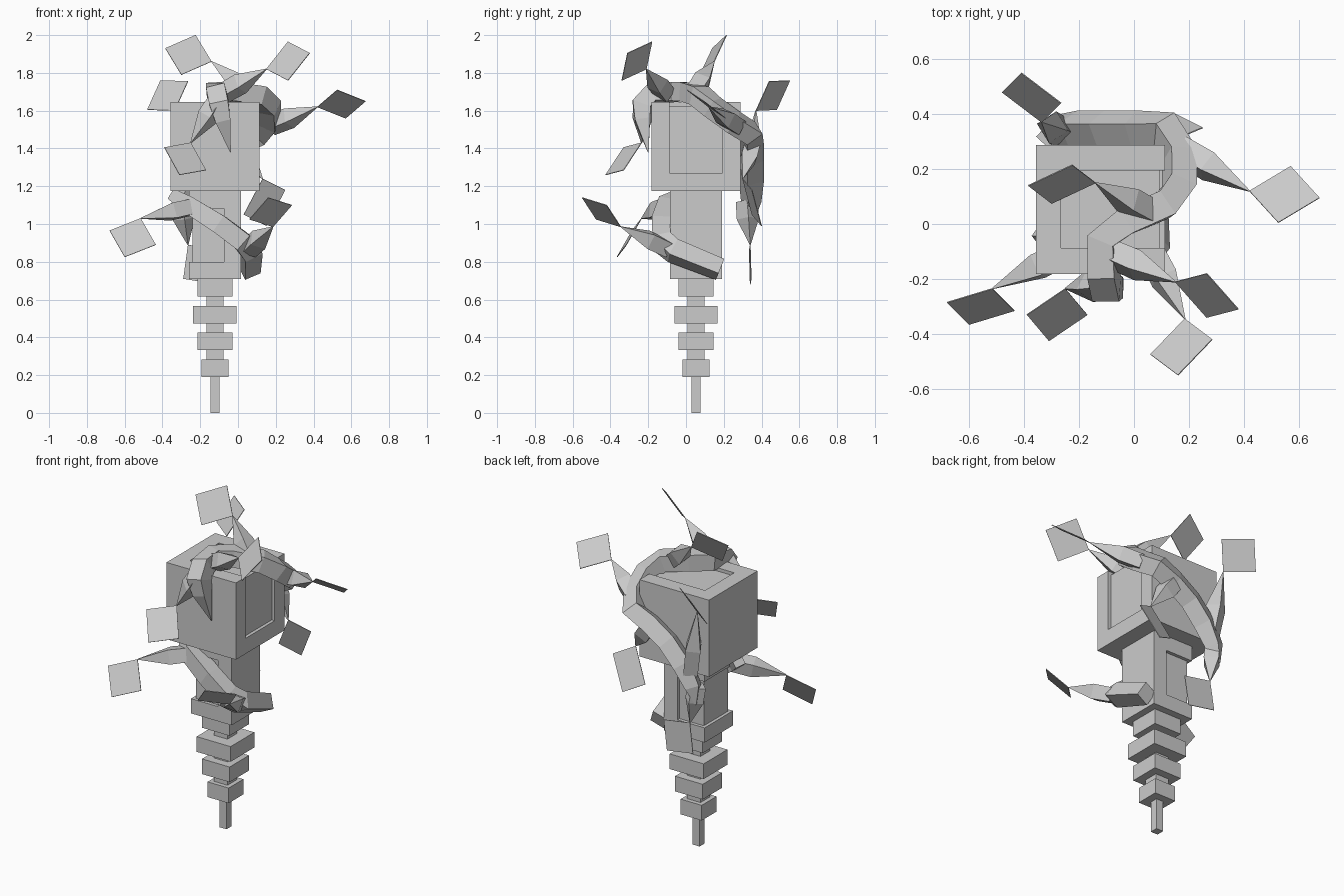
import bpy, bmesh
from mathutils import Vector, Quaternion

old = bpy.data.objects.get("Cube")
if old:
    bpy.data.objects.remove(old, do_unlink=True)

grey = bpy.data.materials.new("plain grey")
grey.use_nodes = True
grey.diffuse_color = (0.6, 0.6, 0.6, 1)
grey.node_tree.nodes["Principled BSDF"].inputs["Base Color"].default_value = (0.6, 0.6, 0.6, 1)

CX, CY = -0.122, 0.053   # axis of the post


def finish(name, bm):
    mesh = bpy.data.meshes.new(name)
    bmesh.ops.recalc_face_normals(bm, faces=bm.faces)
    bm.to_mesh(mesh)
    bm.free()
    ob = bpy.data.objects.new(name, mesh)
    mesh.materials.append(grey)
    bpy.context.collection.objects.link(ob)
    return ob


def box(name, lo, hi):
    lo, hi = Vector(lo), Vector(hi)
    bm = bmesh.new()
    bmesh.ops.create_cube(bm, size=1)
    for v in bm.verts:
        v.co = (lo + hi) / 2 + v.co * (hi - lo)
    return finish(name, bm)


def post(name, width, z0, z1):
    h = width / 2
    return box(name, (CX - h, CY - h, z0), (CX + h, CY + h, z1))


def cut(target, lo, hi):
    cutter = box(target.name + "_cutter", lo, hi)
    cutter.hide_render = True
    cutter.hide_set(True)
    mod = target.modifiers.new("recess", 'BOOLEAN')
    mod.operation, mod.object, mod.solver = 'DIFFERENCE', cutter, 'EXACT'
    bpy.context.view_layer.update()
    done = bpy.data.meshes.new_from_object(target.evaluated_get(bpy.context.evaluated_depsgraph_get()))
    target.modifiers.clear()
    target.data = done
    bpy.data.objects.remove(cutter, do_unlink=True)


def sweep(name, points, radii, up):
    """Square section carried along a path; a zero radius closes to a point."""
    pts = [Vector(p) for p in points]
    bm = bmesh.new()
    rings = []
    last = None
    for i, p in enumerate(pts):
        a, b = pts[max(i - 1, 0)], pts[min(i + 1, len(pts) - 1)]
        t = (b - a).normalized()
        n = Vector(up) if last is None else last
        n = (n - t * n.dot(t)).normalized()
        s = t.cross(n)
        last = n
        r = max(radii[i], 0.002)
        rings.append([bm.verts.new(p + (n * u + s * w) * r)
                      for u, w in ((1, 1), (1, -1), (-1, -1), (-1, 1))])
    for a, b in zip(rings, rings[1:]):
        for k in range(4):
            m = (k + 1) % 4
            bm.faces.new((a[k], a[m], b[m], b[k]))
    bm.faces.new(rings[0])
    bm.faces.new(rings[-1])
    return finish(name, bm)


def leaf(name, base, tip, side, far):
    """Tapered stem ending in the corner of a flat square leaf."""
    base, tip, side, far = map(Vector, (base, tip, side, far))
    sweep(name + "_stem", (base, base.lerp(tip, 0.4), tip), (0.04, 0.042, 0), (0.2, 0.3, 1))
    bm = bmesh.new()
    other = tip + far - side
    normal = (side - tip).cross(far - side).normalized() * 0.002
    rings = [[bm.verts.new(p + normal * k) for p in (tip, side, far, other)] for k in (-1, 1)]
    for r in rings:
        bm.faces.new(r)
    for k in range(4):
        m = (k + 1) % 4
        bm.faces.new((rings[0][k], rings[0][m], rings[1][m], rings[1][k]))
    finish(name, bm)


# Stepped handle
post("handle_tip", 0.048, 0, 0.2)
post("handle_core", 0.09, 0.2, 0.68)
for i, (w, z) in enumerate(((0.143, 0.19), (0.187, 0.333), (0.23, 0.472), (0.187, 0.617))):
    post("handle_block_%d" % (i + 1), w, z, z + 0.093)

# Upper shaft with a recess wrapped around its right side
shaft = post("shaft", 0.275, 0.71, 1.18)
D = 0.02
for lo, hi in (((-0.3, 0.19 - D, 0.8), (-0.075, 0.25, 1.083)),
               ((-0.3, -0.2, 0.8), (-0.075, -0.085 + D, 1.083)),
               ((-0.3, -0.2, 0.8), (-0.26 + D, 0.25, 1.083))):
    cut(shaft, lo, hi)

# Head block with a recess running over the top and down the left side
head = post("head", 0.47, 1.175, 1.645)
cut(head, (-0.265, -0.088, 1.645 - D), (0.2, 0.194, 1.7))
cut(head, (0.113 - D, -0.088, 1.27), (0.2, 0.194, 1.7))

# Vines
sweep("upper_vine",
      ((-0.04, -0.2, 1.38), (-0.08, -0.23, 1.55), (-0.1, -0.235, 1.63), (-0.11, -0.18, 1.69),
       (-0.12, -0.06, 1.7), (-0.03, 0.01, 1.7), (0.11, 0.07, 1.68), (0.165, 0.14, 1.62),
       (0.165, 0.25, 1.54), (0.11, 0.345, 1.48), (0, 0.345, 1.43), (-0.12, 0.345, 1.35),
       (-0.22, 0.345, 1.24), (-0.29, 0.345, 1.12), (-0.32, 0.36, 1.02)),
      [0, 0.04] + [0.05] * 11 + [0.04, 0], (0, -1, 0))
sweep("lower_vine",
      ((-0.34, -0.02, 1.15), (-0.26, -0.1, 1.1), (-0.1, -0.13, 1), (0.02, -0.13, 0.91),
       (0.065, -0.07, 0.86), (0.06, 0.18, 0.76)),
      (0.03, 0.045, 0.05, 0.05, 0.05, 0.045), (0, -1, 0))

# Leaves: stem base, stem tip, side corner, far corner
leaf("top_back_leaf", (0.06, 0.04, 1.69), (-0.14, 0.15, 1.86), (-0.225, 0.215, 2), (-0.385, 0.14, 1.93))
leaf("top_front_leaf", (-0.08, -0.11, 1.69), (0.15, -0.21, 1.82), (0.265, -0.18, 1.965), (0.38, -0.31, 1.905))
leaf("left_leaf", (0.17, 0.27, 1.52), (0.42, 0.12, 1.62), (0.525, 0.005, 1.71), (0.675, 0.095, 1.65))
leaf("back_right_leaf", (-0.27, 0.34, 1.2), (-0.335, 0.37, 1.6), (-0.265, 0.44, 1.755), (-0.41, 0.55, 1.76))
leaf("front_leaf", (-0.1, -0.22, 1.66), (-0.25, -0.235, 1.43), (-0.17, -0.33, 1.285), (-0.31, -0.425, 1.26))
leaf("lower_right_leaf", (-0.24, -0.1, 1.09), (-0.515, -0.235, 1.03), (-0.435, -0.315, 0.89), (-0.6, -0.365, 0.825))
leaf("lower_left_leaf", (0.06, -0.1, 0.87), (0.185, -0.345, 0.985), (0.285, -0.42, 1.1), (0.16, -0.55, 1.14))
leaf("back_left_leaf", (0, 0.35, 1.42), (0.13, 0.3, 1.24), (0.25, 0.35, 1.18), (0.15, 0.4, 0.99))
leaf("back_lower_leaf", (-0.3, 0.32, 1.12), (-0.265, 0.34, 0.89), (-0.29, 0.345, 0.71), (-0.11, 0.34, 0.68))
